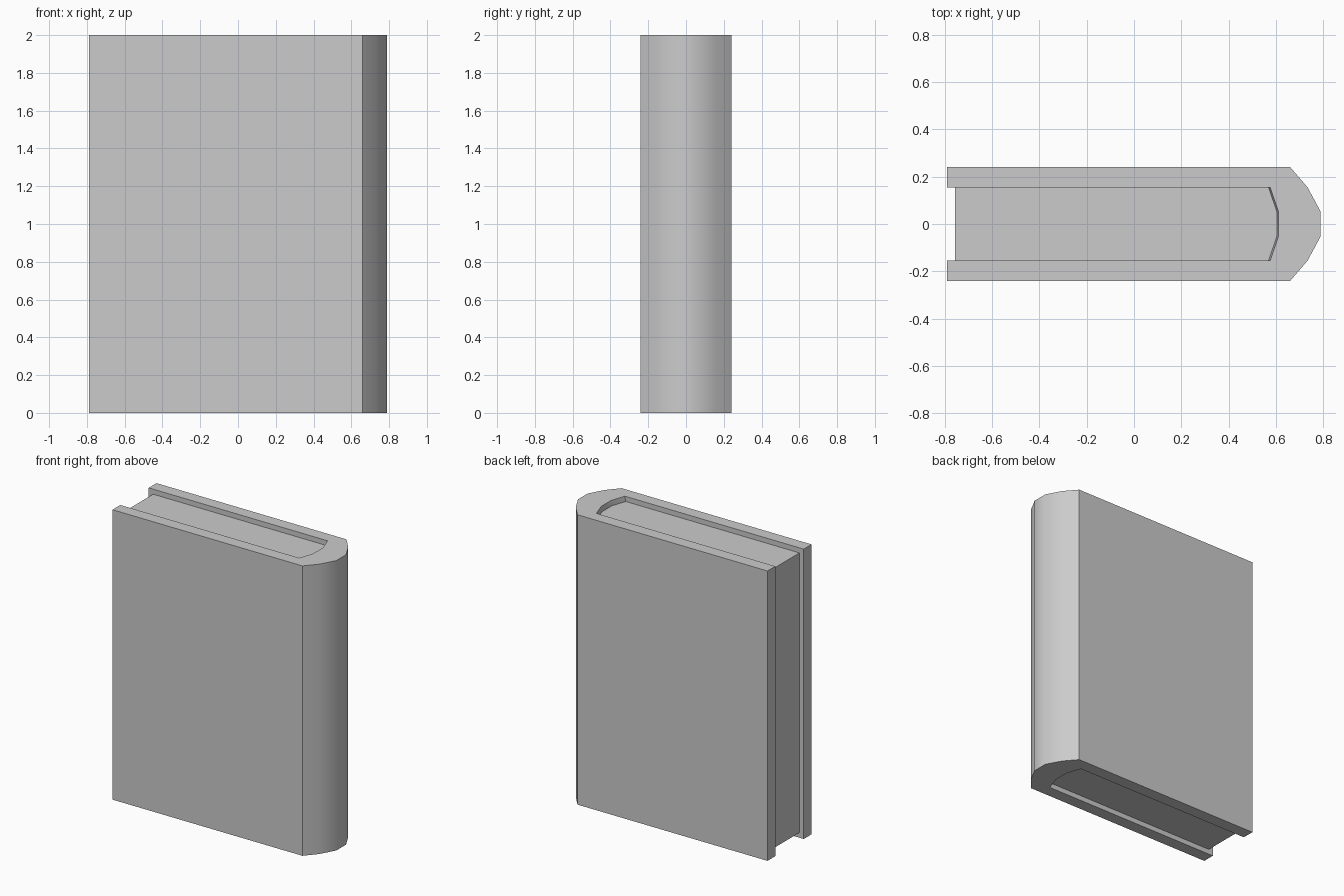
import bpy, bmesh, math

if "Cube" in bpy.data.objects:
    bpy.data.objects.remove(bpy.data.objects["Cube"])


def mirrored(half):
    """Close a half outline (y > 0) with its mirror image across y = 0."""
    return half + [(x, -y) for x, y in reversed(half)]


def loft(name, levels):
    """Skin a stack of matching outlines, given as (z, points), with capped ends."""
    bm = bmesh.new()
    rings = [[bm.verts.new((x, y, z)) for x, y in pts] for z, pts in levels]
    n = len(rings[0])
    for low, high in zip(rings, rings[1:]):
        for i in range(n):
            j = (i + 1) % n
            bm.faces.new((low[i], low[j], high[j], high[i]))
    bm.faces.new(list(reversed(rings[0])))
    bm.faces.new(rings[-1])
    bmesh.ops.recalc_face_normals(bm, faces=bm.faces)
    mesh = bpy.data.meshes.new(name)
    bm.to_mesh(mesh)
    bm.free()
    obj = bpy.data.objects.new(name, mesh)
    bpy.context.collection.objects.link(obj)
    bpy.ops.object.select_all(action='DESELECT')
    obj.select_set(True)
    bpy.context.view_layer.objects.active = obj
    bpy.ops.object.shade_smooth_by_angle(angle=math.radians(35))
    return obj


HEIGHT, RECESS = 2.0, 0.035
FORE_COVER, FORE_PAGES = -0.79, -0.757
OUTER_Y, INNER_Y = 0.24, 0.155
SPINE = [(0.66, OUTER_Y), (0.733, 0.155), (0.788, 0.053)]


def hollow(taper):
    """Rounded inside of the spine, pulled in slightly where the pages begin."""
    return [(0.575 - taper, INNER_Y), (0.61 - taper, 0.053)]


def cover_outline(taper):
    outer = mirrored([(FORE_COVER, OUTER_Y)] + SPINE)
    inner = mirrored([(FORE_COVER, INNER_Y)] + hollow(taper))
    return outer + inner[::-1]


# Cover: two boards and a rounded spine in one wrap
loft("cover", [(0, cover_outline(0)),
               (RECESS, cover_outline(0.007)),
               (HEIGHT - RECESS, cover_outline(0.007)),
               (HEIGHT, cover_outline(0))])

# Page block: set back from the top, bottom and open edge
pages = mirrored([(FORE_PAGES, INNER_Y)] + hollow(0.007))
loft("pages", [(RECESS, pages), (HEIGHT - RECESS, pages)])
